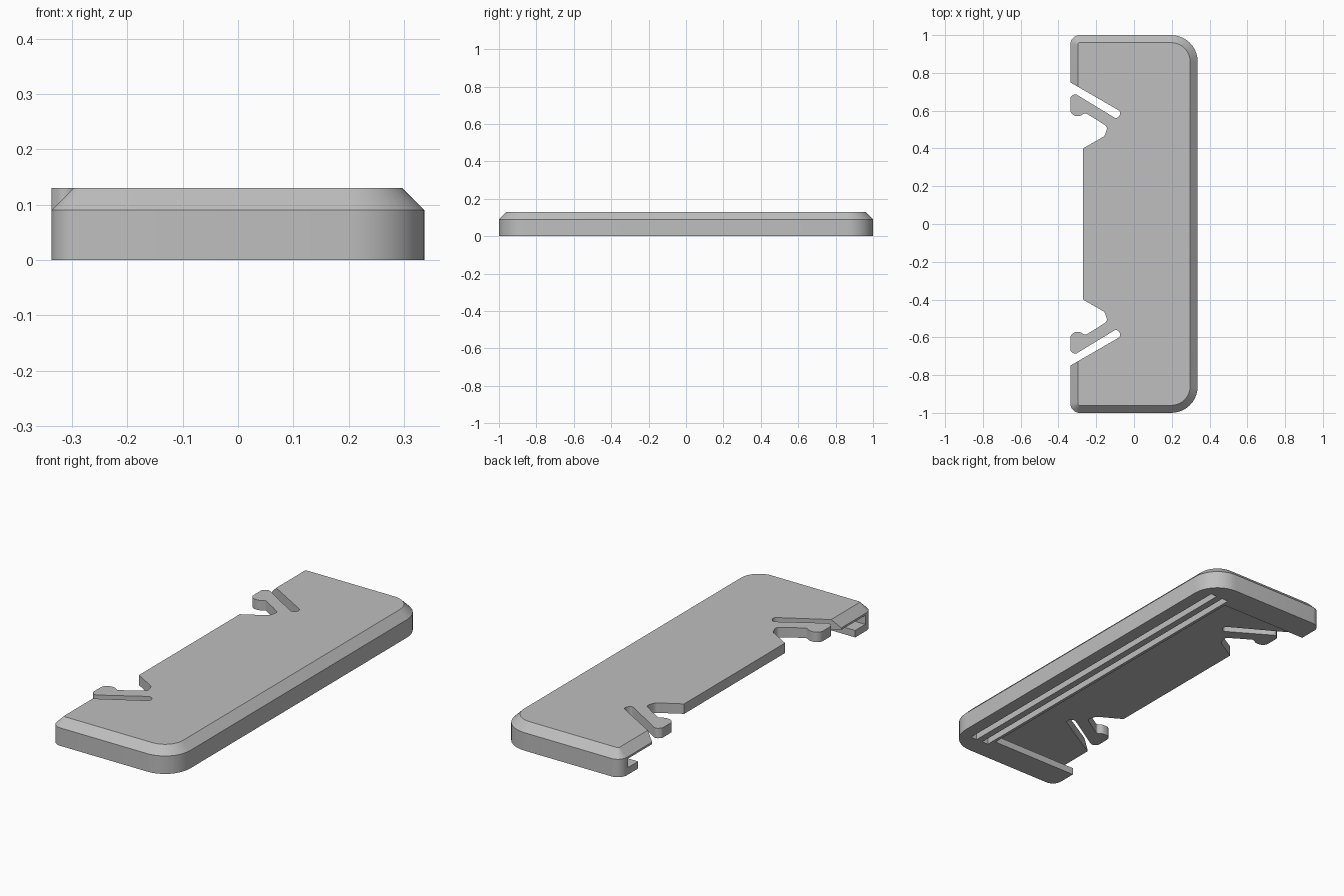
import bpy
import bmesh
from math import sin, cos, pi, radians
from mathutils import Vector

cube = bpy.data.objects.get("Cube")
if cube:
    bpy.data.objects.remove(cube, do_unlink=True)

grey = bpy.data.materials.new("plain grey")
grey.use_nodes = True
grey.diffuse_color = (0.52, 0.52, 0.52, 1)
grey.node_tree.nodes["Principled BSDF"].inputs["Base Color"].default_value = grey.diffuse_color

LEFT, RIGHT, END = -0.337, 0.337, 1.0
TOP, SHOULDER, CEILING, BEVEL = 0.13, 0.09, 0.08, 0.04


def loft(name, rings):
    """Solid skinned through matching rings of (points, height)."""
    bm = bmesh.new()
    loops = [[bm.verts.new((x, y, z)) for x, y in pts] for pts, z in rings]
    n = len(loops[0])
    for low, high in zip(loops, loops[1:]):
        for i in range(n):
            j = (i + 1) % n
            bm.faces.new((low[i], low[j], high[j], high[i]))
    bm.faces.new(loops[0][::-1])
    bm.faces.new(loops[-1])
    bmesh.ops.recalc_face_normals(bm, faces=bm.faces)
    mesh = bpy.data.meshes.new(name)
    bm.to_mesh(mesh)
    bm.free()
    mesh.materials.append(grey)
    ob = bpy.data.objects.new(name, mesh)
    bpy.context.collection.objects.link(ob)
    return ob


def box(name, x0, x1, y, z0, z1):
    pts = [(x0, -y), (x1, -y), (x1, y), (x0, y)]
    return loft(name, [(pts, z0), (pts, z1)])


def outline(inset):
    """Rounded rectangle with large corners on one long side."""
    pts = []
    corners = [(RIGHT, -END, 0.14, -90), (RIGHT, END, 0.14, 0),
               (LEFT, END, 0.05, 90), (LEFT, -END, 0.05, 180)]
    for x, y, r, start in corners:
        cx = x - r if x > 0 else x + r
        cy = y - r if y > 0 else y + r
        for k in range(11):
            a = radians(start + 9 * k)
            pts.append((cx + (r - inset) * cos(a), cy + (r - inset) * sin(a)))
    return pts


def rounded(points, steps=6):
    """Polygon whose (x, y, radius) corners are rounded."""
    out = []
    for i, (x, y, r) in enumerate(points):
        p = Vector((x, y))
        a = (Vector(points[i - 1][:2]) - p).normalized()
        b = (Vector(points[(i + 1) % len(points)][:2]) - p).normalized()
        if r == 0:
            out.append((x, y))
            continue
        half = a.angle(b) / 2
        centre = p + (a + b).normalized() * r / sin(half)
        reach = r * cos(half) / sin(half)
        s, e = p + a * reach - centre, p + b * reach - centre
        turn = s.angle_signed(e)
        for k in range(steps + 1):
            t = -turn * k / steps
            out.append((centre.x + s.x * cos(t) - s.y * sin(t),
                        centre.y + s.x * sin(t) + s.y * cos(t)))
    return out


def combine(target, other, operation):
    mod = target.modifiers.new("combine", 'BOOLEAN')
    mod.operation, mod.object, mod.solver = operation, other, 'EXACT'
    bpy.context.view_layer.objects.active = target
    bpy.ops.object.modifier_apply(modifier=mod.name)
    bpy.data.objects.remove(other, do_unlink=True)


# Bevelled cover body
cover = loft("sliding_cover", [(outline(0), 0), (outline(0), SHOULDER), (outline(BEVEL), TOP)])

# Open cavity, with guide slots undercut into the end walls
combine(cover, box("cavity", -0.5, 0.15, 0.86, -0.1, CEILING), 'DIFFERENCE')
combine(cover, box("guide_slots", -0.5, 0.15, 0.94, 0.035, CEILING), 'DIFFERENCE')

# Two long grooves under the thick edge
for x in (0.2, 0.27):
    combine(cover, box("groove", x - 0.035, x, 0.9, -0.1, 0.05), 'DIFFERENCE')

# Recessed middle of the open edge
combine(cover, box("edge_recess", -0.5, -0.27, 0.6, -0.1, 0.3), 'DIFFERENCE')

for side in (1, -1):
    # Clear the clip bay: slanted slot down to the finger notch
    bay = rounded([(-0.5, 0.844, 0), (-0.064, 0.592, 0.02), (-0.09, 0.555, 0.02),
                   (-0.125, 0.575, 0), (-0.18, 0.54, 0), (-0.14, 0.515, 0.02),
                   (-0.155, 0.466, 0.03), (-0.27, 0.4, 0), (-0.5, 0.4, 0)])
    bay = [(x, y * side) for x, y in bay]
    combine(cover, loft("clip_bay", [(bay, -0.1), (bay, 0.3)]), 'DIFFERENCE')

    # Springy clip arm with a hooked tip
    arm = rounded([(-0.1, 0.561, 0), (-0.315, 0.692, 0.02), (-0.337, 0.67, 0.015),
                   (-0.337, 0.572, 0.033), (-0.285, 0.572, 0.025), (-0.258, 0.588, 0.012),
                   (-0.17, 0.535, 0.01), (-0.14, 0.53, 0)])
    arm = [(x, y * side) for x, y in arm]
    combine(cover, loft("clip_arm", [(arm, CEILING), (arm, TOP)]), 'UNION')

bpy.ops.object.select_all(action='DESELECT')
cover.select_set(True)
bpy.context.view_layer.objects.active = cover
bpy.ops.object.shade_smooth_by_angle(angle=radians(30))
